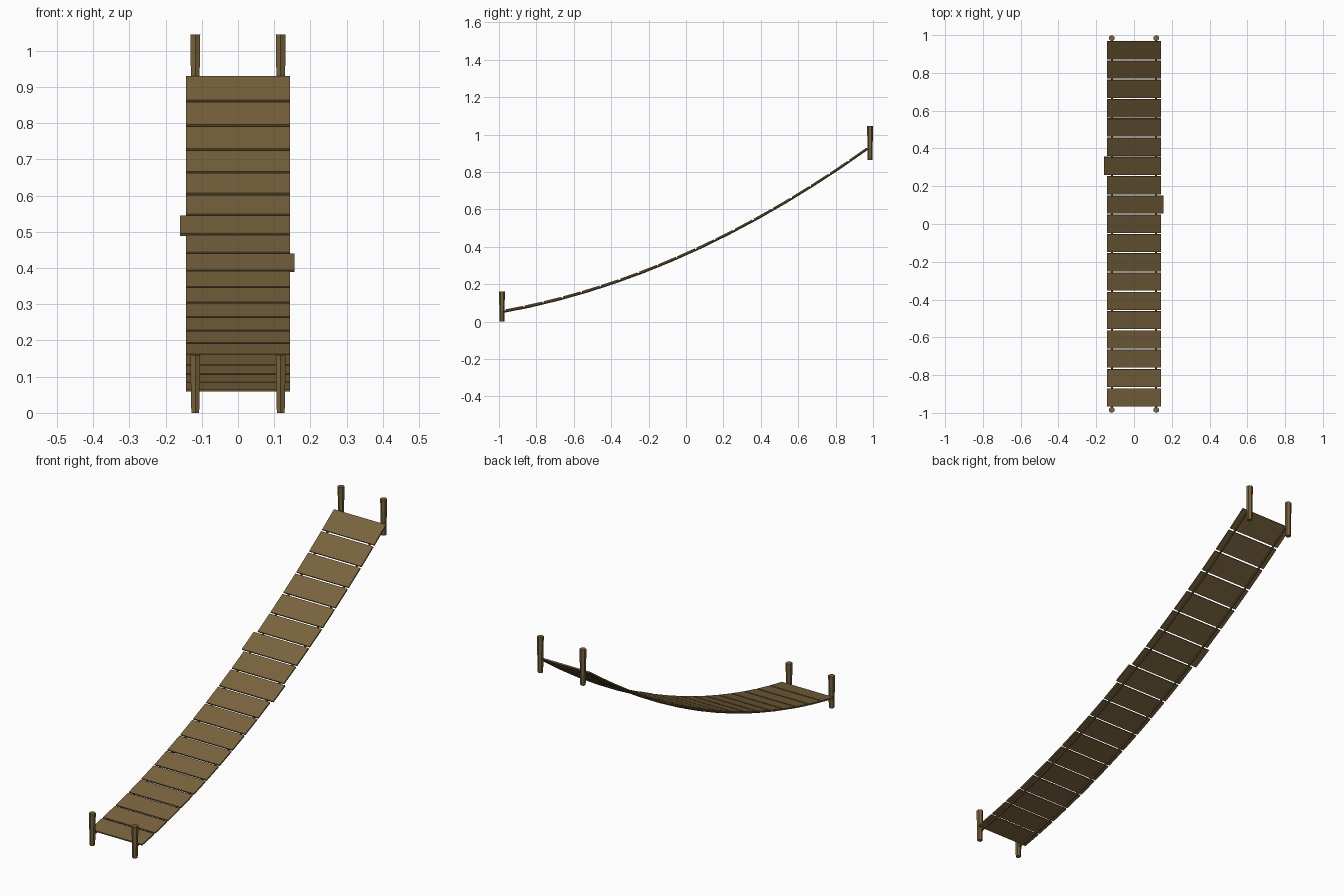
import bpy, bmesh, math
from mathutils import Matrix, Vector

if "Cube" in bpy.data.objects:
    bpy.data.objects.remove(bpy.data.objects["Cube"])


def material(name, rgb):
    m = bpy.data.materials.new(name)
    m.diffuse_color = (*rgb, 1)
    m.use_nodes = True
    m.node_tree.nodes["Principled BSDF"].inputs["Base Color"].default_value = m.diffuse_color
    return m


WOOD = material("weathered wood", (0.19, 0.125, 0.047))
ROPE = material("dark rope", (0.13, 0.085, 0.035))


def deck(y):
    """Height of the walking surface along the sagging bridge."""
    return 0.37 + 0.448 * y + 0.137 * y * y


def finish(bm, name, mat):
    bmesh.ops.recalc_face_normals(bm, faces=bm.faces)
    me = bpy.data.meshes.new(name)
    bm.to_mesh(me)
    bm.free()
    me.materials.append(mat)
    ob = bpy.data.objects.new(name, me)
    bpy.context.collection.objects.link(ob)
    return ob


def loft(bm, rings):
    """Skin a list of equal-sized rings of points and cap both ends."""
    rows = [[bm.verts.new(p) for p in r] for r in rings]
    n = len(rows[0])
    for a, b in zip(rows, rows[1:]):
        for i in range(n):
            j = (i + 1) % n
            bm.faces.new((a[i], a[j], b[j], b[i]))
    bm.faces.new(rows[0])
    bm.faces.new(rows[-1])


# Planks: 19 boards following the sag, two of them sticking out sideways
COUNT, PITCH, LENGTH, THICK = 19, 0.102, 0.094, 0.007
for i in range(COUNT):
    y = (i - (COUNT - 1) / 2) * PITCH
    left, right = -0.144, 0.144
    if i == 12:
        left = -0.16
    if i == 10:
        right = 0.156
    z0, z1 = deck(y - LENGTH / 2), deck(y + LENGTH / 2)
    angle = math.atan2(z1 - z0, LENGTH)
    bm = bmesh.new()
    bmesh.ops.create_cube(bm, size=1)
    size = Matrix.Diagonal((right - left, LENGTH / math.cos(angle), THICK, 1))
    move = Matrix.Translation(((left + right) / 2, y, (z0 + z1) / 2))
    bm.transform(move @ Matrix.Rotation(angle, 4, 'X')
                 @ Matrix.Translation((0, 0, -THICK / 2)) @ size)
    finish(bm, f"plank_{i + 1:02d}", WOOD)

# Ropes: two carrying lines just under the planks
for side, x in (("left", -0.117), ("right", 0.117)):
    rings = []
    for k in range(14):
        y = -0.985 + 1.97 * k / 13
        z = deck(y) - THICK - 0.005
        rings.append([Vector((x + 0.006 * math.cos(a), y, z + 0.006 * math.sin(a)))
                      for a in (math.pi / 3 * s for s in range(6))])
    bm = bmesh.new()
    loft(bm, rings)
    finish(bm, f"{side}_rope", ROPE)

# Posts: six-sided, slightly wider toward the top
for end, y, base, top in (("front", -0.984, 0.0, 0.16), ("back", 0.984, 0.865, 1.045)):
    for side, x in (("left", -0.118), ("right", 0.118)):
        h = top - base
        profile = ((base, 0.0125), (base + h * 0.45, 0.0142),
                   (top - 0.012, 0.0155), (top, 0.016))
        rings = [[Vector((x + r * math.sin(a), y + r * math.cos(a), z))
                  for a in (math.pi / 3 * s for s in range(6))] for z, r in profile]
        bm = bmesh.new()
        loft(bm, rings)
        finish(bm, f"{end}_{side}_post", WOOD)
